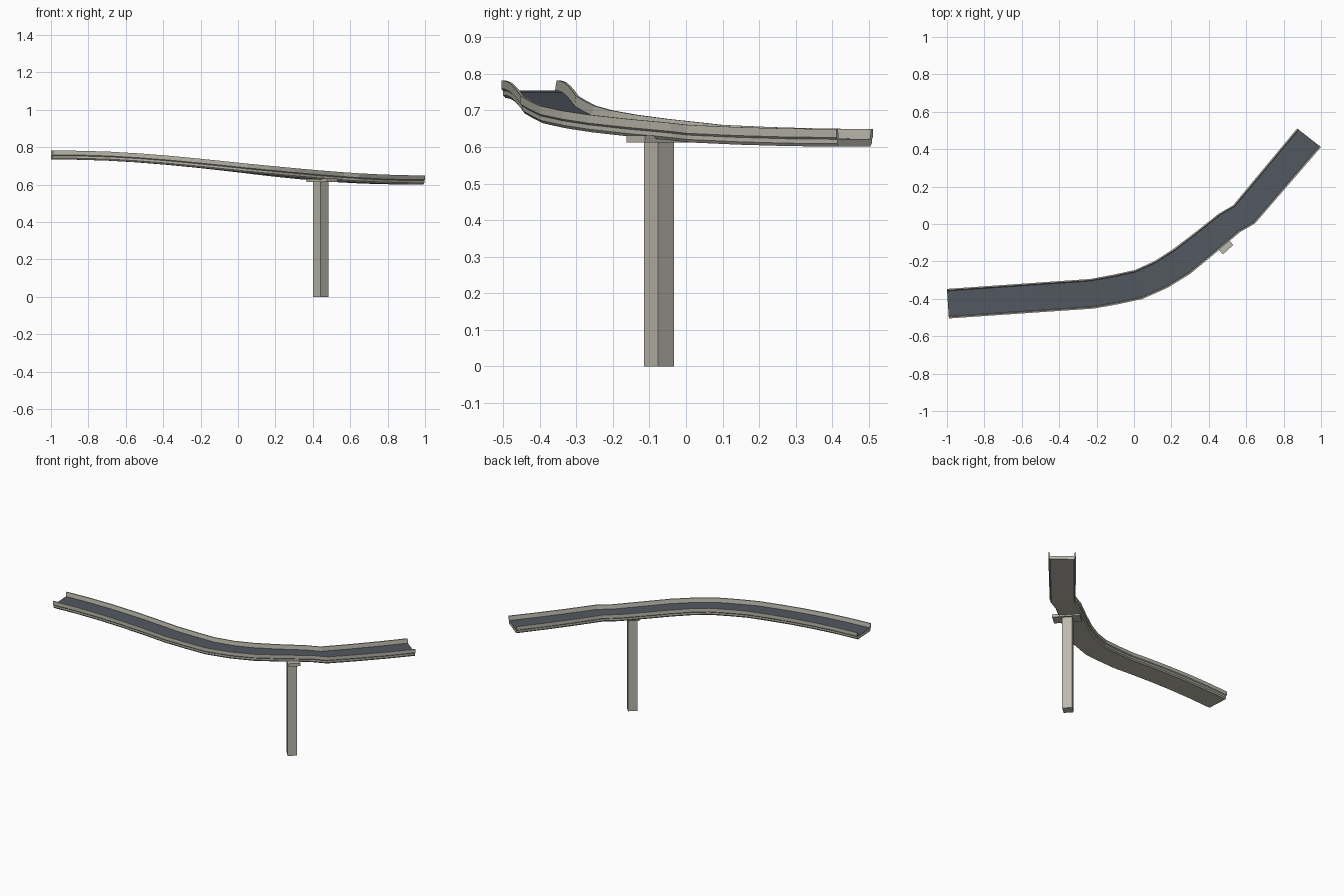
import bpy, bmesh, math
from mathutils import Vector

if "Cube" in bpy.data.objects:
    bpy.data.objects.remove(bpy.data.objects["Cube"])


def material(name, rgb):
    m = bpy.data.materials.new(name)
    m.diffuse_color = (*rgb, 1)
    m.use_nodes = True
    m.node_tree.nodes["Principled BSDF"].inputs["Base Color"].default_value = m.diffuse_color
    return m


concrete = material("concrete", (0.50, 0.49, 0.42))
asphalt = material("asphalt", (0.085, 0.098, 0.12))


def finish(name, bm, mats):
    bmesh.ops.recalc_face_normals(bm, faces=bm.faces)
    me = bpy.data.meshes.new(name)
    bm.to_mesh(me)
    bm.free()
    ob = bpy.data.objects.new(name, me)
    for m in mats:
        me.materials.append(m)
    bpy.context.collection.objects.link(ob)
    return ob


# Left and right road edges along the route, plus number of subdivisions to the next station
stations = [
    (-1.0, -.347, -.99, -.505, 5),
    (-.235, -.294, -.214, -.452, 1),
    (-.115, -.272, -.085, -.429, 1),
    (.005, -.246, .045, -.401, 1),
    (.11, -.198, .18, -.341, 1),
    (.21, -.134, .30, -.267, 1),
    (.32, -.050, .425, -.164, 1),
    (.45, .053, .567, -.043, 1),
    (.53, .10, .647, .003, 3),
    (.872, .511, 1.0, .411, 1),
]
edges = []
for a, b in zip(stations, stations[1:]):
    for k in range(a[4]):
        f = k / a[4]
        edges.append([a[i] + (b[i] - a[i]) * f for i in range(4)])
edges.append(list(stations[-1][:4]))

# Half cross-section: chamfered underside, outer wall, parapet, deck (side fraction, height)
half = [(.86, 0), (.94, .008), (.94, .020), (1.0, .025), (1.0, .048), (.91, .048), (.86, .021)]
profile = half + [(-u, z) for u, z in reversed(half)]
deck_edge = len(half) - 1

bm = bmesh.new()
rings = []
for lx, ly, rx, ry in edges:
    c = Vector(((lx + rx) / 2, (ly + ry) / 2, 0))
    side = Vector(((rx - lx) / 2, (ry - ly) / 2, 0))
    base = 0.6675 - 0.0665 * math.sin(max(-1, min(1, c.x / 0.95)) * math.pi / 2)
    rings.append([bm.verts.new(c + side * u + Vector((0, 0, base + z))) for u, z in profile])
n = len(profile)
for r, s in zip(rings, rings[1:]):
    for i in range(n):
        j = (i + 1) % n
        f = bm.faces.new((r[i], r[j], s[j], s[i]))
        f.material_index = 1 if i == deck_edge else 0
bm.faces.new(rings[0])
bm.faces.new(rings[-1])
finish("road_ramp", bm, [concrete, asphalt])


def block(name, size, z0, z1, centre, angle):
    bpy.ops.mesh.primitive_cube_add(size=1, location=(*centre, (z0 + z1) / 2),
                                    rotation=(0, 0, angle))
    ob = bpy.context.object
    ob.name = name
    ob.scale = (*size, z1 - z0)
    ob.data.materials.append(concrete)


# Support pillar and its cross beam, square to the road
turn = math.radians(42)
block("support_pillar", (.057, .059), 0, .615, (.443, -.074), turn)
block("pillar_cap", (.075, .165), .613, .632, (.448, -.076), turn)
